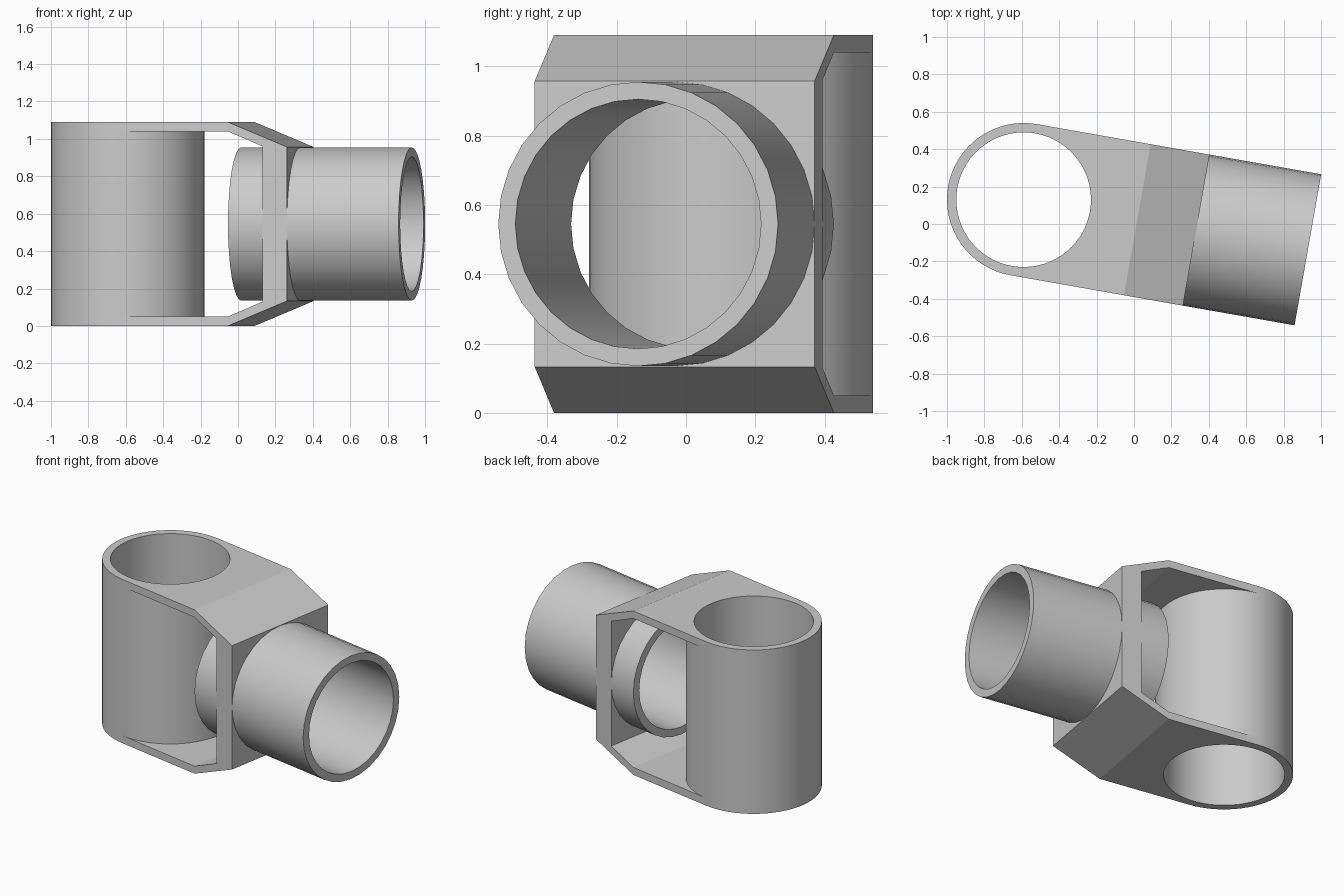
import bpy, bmesh
from math import pi, sin, cos, radians
from mathutils import Matrix, Vector

if "Cube" in bpy.data.objects:
    bpy.data.objects.remove(bpy.data.objects["Cube"])

HEIGHT, MID = 1.09, 0.545
OUTER, INNER, WALL = 0.41, 0.36, 0.05
BEND, FACE, TUBE_END = 0.617, 0.937, 1.543

# Fitting frame: origin at the upright socket, turned about z
PLACE = Matrix.Translation((-0.59, 0.13, 0)) @ Matrix.Rotation(radians(-10), 4, 'Z')
# Lays a z-axis shape along local x at mid height
ALONG_X = Matrix.Translation((0, 0, MID)) @ Matrix.Rotation(pi / 2, 4, 'Y')

grey = bpy.data.materials.new("light_grey")
grey.use_nodes = True
colour = (0.6, 0.6, 0.6, 1)
grey.diffuse_color = colour
grey.node_tree.nodes["Principled BSDF"].inputs["Base Color"].default_value = colour


def finish(name, bm, local=Matrix(), smooth=False):
    bmesh.ops.recalc_face_normals(bm, faces=bm.faces)
    mesh = bpy.data.meshes.new(name)
    bm.to_mesh(mesh)
    bm.free()
    mesh.materials.append(grey)
    obj = bpy.data.objects.new(name, mesh)
    bpy.context.collection.objects.link(obj)
    obj.matrix_world = PLACE @ local
    if smooth:
        bpy.ops.object.select_all(action='DESELECT')
        obj.select_set(True)
        bpy.context.view_layer.objects.active = obj
        bpy.ops.object.shade_smooth_by_angle(angle=radians(30))
    return obj


def prism(name, points, offset, local=Matrix()):
    """Extrude a flat outline by an offset."""
    bm = bmesh.new()
    face = bm.faces.new([bm.verts.new(p) for p in points])
    new = bmesh.ops.extrude_face_region(bm, geom=[face], use_keep_orig=True)["geom"]
    verts = [g for g in new if isinstance(g, bmesh.types.BMVert)]
    bmesh.ops.translate(bm, verts=verts, vec=Vector(offset))
    return finish(name, bm, local)


def tube(name, start, end, sides, local=Matrix()):
    """Open pipe from a rectangular wall section swept round z."""
    bm = bmesh.new()
    section = [(OUTER, start), (OUTER, end), (INNER, end), (INNER, start)]
    rings = [[bm.verts.new((r * cos(2 * pi * i / sides), r * sin(2 * pi * i / sides), z))
              for i in range(sides)] for r, z in section]
    for k in range(4):
        a, b = rings[k], rings[(k + 1) % 4]
        for i in range(sides):
            j = (i + 1) % sides
            bm.faces.new((a[i], a[j], b[j], b[i]))
    return finish(name, bm, local, smooth=True)


# Two open pipes
tube("upright_socket", 0, HEIGHT, 64)
tube("side_tube", BEND, TUBE_END, 32, ALONG_X)

# Flat arms, hollowed to fit the upright socket
steps = 32
arc = [(OUTER * cos(-pi / 2 + pi * i / steps), OUTER * sin(-pi / 2 + pi * i / steps))
       for i in range(steps + 1)]
outline = arc + [(BEND, OUTER), (BEND, -OUTER)]
for name, z in (("lower_arm", 0), ("upper_arm", HEIGHT - WALL)):
    prism(name, [(x, y, z) for x, y in outline], (0, 0, WALL))

# Sloped shoulders and end plate in one bent profile
upper = [(0.805, 0.96), (BEND, HEIGHT - WALL), (BEND, HEIGHT), (FACE, 0.957)]
profile = upper + [(x, HEIGHT - z) for x, z in reversed(upper)]
plate = prism("end_plate", [(x, -OUTER, z) for x, z in profile], (0, 2 * OUTER, 0))

# Bore through the end plate, hidden inside the side tube wall
bore_radius = (OUTER + INNER) / 2
ring = [(bore_radius * cos(2 * pi * i / 32), bore_radius * sin(2 * pi * i / 32), BEND)
        for i in range(32)]
cutter = prism("plate_bore_cutter", ring, (0, 0, 0.6), ALONG_X)
cutter.hide_render = True
cutter.hide_viewport = True
cut = plate.modifiers.new("bore", 'BOOLEAN')
cut.operation = 'DIFFERENCE'
cut.solver = 'EXACT'
cut.object = cutter
